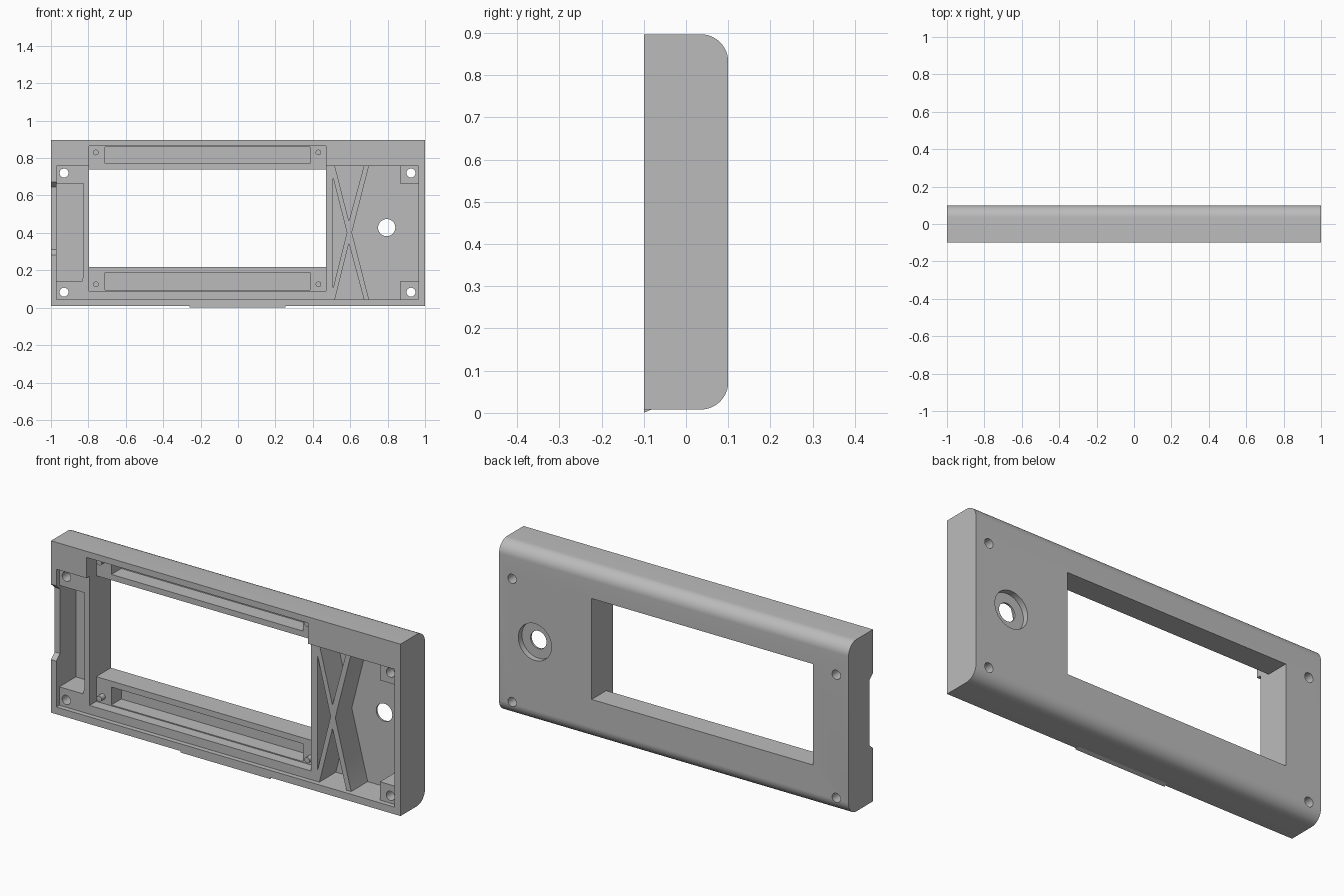
import bpy, bmesh, math
from mathutils import Vector

cube = bpy.data.objects.get("Cube")
if cube:
    bpy.data.objects.remove(cube, do_unlink=True)

grey = bpy.data.materials.new("plain grey")
grey.use_nodes = True
grey.diffuse_color = (0.5, 0.5, 0.5, 1)
grey.node_tree.nodes["Principled BSDF"].inputs["Base Color"].default_value = (0.5, 0.5, 0.5, 1)

FRONT, BACK = -0.1, 0.1
LEDGE, SHELF, FLOOR = 0.025, 0.08, 0.16   # pocket depths from the front


def make_prism(name, corners, sweep):
    """Closed prism from a 3D outline swept along a vector."""
    bm = bmesh.new()
    face = bm.faces.new([bm.verts.new(c) for c in corners])
    out = bmesh.ops.extrude_face_region(bm, geom=[face])
    moved = [v for v in out["geom"] if isinstance(v, bmesh.types.BMVert)]
    bmesh.ops.translate(bm, verts=moved, vec=Vector(sweep))
    bmesh.ops.recalc_face_normals(bm, faces=bm.faces)
    mesh = bpy.data.meshes.new(name)
    bm.to_mesh(mesh)
    bm.free()
    mesh.materials.append(grey)
    obj = bpy.data.objects.new(name, mesh)
    bpy.context.collection.objects.link(obj)
    return obj


def along_y(name, outline, start, end):
    return make_prism(name, [(x, start, z) for x, z in outline], (0, end - start, 0))


def along_x(name, outline, start, end):
    return make_prism(name, [(start, y, z) for y, z in outline], (end - start, 0, 0))


def rect(x0, x1, z0, z1):
    return [(x0, z0), (x1, z0), (x1, z1), (x0, z1)]


def circle(x, z, r, n=32):
    return [(x + r * math.cos(math.tau * i / n), z + r * math.sin(math.tau * i / n))
            for i in range(n)]


def cut(target, cutter):
    cutter.hide_render = True
    mod = target.modifiers.new("cut", "BOOLEAN")
    mod.operation, mod.solver, mod.object = "DIFFERENCE", "EXACT", cutter
    bpy.context.view_layer.objects.active = target
    bpy.ops.object.modifier_apply(modifier=mod.name)
    bpy.data.objects.remove(cutter, do_unlink=True)


# Panel: rounded along the two long back edges
BOTTOM, TOP, R = 0.008, 0.897, 0.065
profile = [(FRONT, TOP), (FRONT, BOTTOM)]
for cz, first in ((BOTTOM + R, -90), (TOP - R, 0)):
    for i in range(13):
        a = math.radians(first + 90 * i / 12)
        profile.append((BACK - R + R * math.cos(a), cz + R * math.sin(a)))
panel = along_x("panel", profile, -1, 1)


def pocket(outline, depth):
    cut(panel, along_y("pocket_cutter", outline, FRONT - 0.05, FRONT + depth))


# Board ledge, display shelf and display window
pocket(rect(-0.97, 0.965, 0.045, 0.758), LEDGE)
pocket(rect(-0.797, 0.47, 0.09, 0.865), SHELF)
pocket(rect(-0.797, 0.47, 0.218, 0.74), 0.3)

# Long slots above and below the window, and the left side pocket
pocket(rect(-0.71, 0.385, 0.77, 0.86), FLOOR)
pocket(rect(-0.71, 0.385, 0.095, 0.187), FLOOR)
pocket([(-0.97, 0.14), (-0.835, 0.14), (-0.825, 0.18), (-0.825, 0.665), (-0.97, 0.665)], FLOOR)

# Right bay: pockets that leave crossed ribs and two corner bosses
pocket([(0.507, 0.10), (0.582, 0.402), (0.507, 0.70)], FLOOR)
pocket([(0.518, 0.758), (0.593, 0.463), (0.673, 0.758)], FLOOR)
pocket([(0.518, 0.045), (0.673, 0.045), (0.593, 0.343)], FLOOR)
pocket([(0.609, 0.402), (0.70, 0.045), (0.865, 0.045), (0.865, 0.14), (0.965, 0.14),
        (0.965, 0.665), (0.865, 0.665), (0.865, 0.758), (0.70, 0.758)], FLOOR)

# Screw holes, knob hole and its counterbore on the back
for x in (-0.93, 0.925):
    for z in (0.083, 0.72):
        pocket(circle(x, z, 0.024), 0.3)
pocket(circle(0.795, 0.428, 0.046), 0.3)
cut(panel, along_y("counterbore_cutter", circle(0.795, 0.428, 0.095, 48), BACK - 0.03, BACK + 0.05))

# Shallow notch in the left rim
cut(panel, along_x("notch_cutter", [(FRONT - 0.03, 0.255), (FRONT + 0.03, 0.31),
                                    (FRONT + 0.03, 0.645), (FRONT - 0.03, 0.70)], -1.05, -0.96))

# Locating pins on the display shelf
parts = [panel]
for side, x in (("right", -0.76), ("left", 0.43)):
    for level, z in (("lower", 0.125), ("upper", 0.83)):
        parts.append(along_y(f"{level}_{side}_pin", circle(x, z, 0.015, 24),
                             FRONT + 0.05, FRONT + SHELF + 0.005))

# Small wedge lip under the front edge
parts.append(along_x("bottom_lip", [(FRONT, 0), (FRONT + 0.018, BOTTOM),
                                    (FRONT + 0.018, BOTTOM + 0.003), (FRONT, BOTTOM + 0.003)],
                     -0.26, 0.255))

# Smooth the rounds, keep the edges sharp
bpy.ops.object.select_all(action="DESELECT")
for obj in parts:
    obj.select_set(True)
bpy.context.view_layer.objects.active = panel
bpy.ops.object.shade_smooth_by_angle(angle=math.radians(30))
